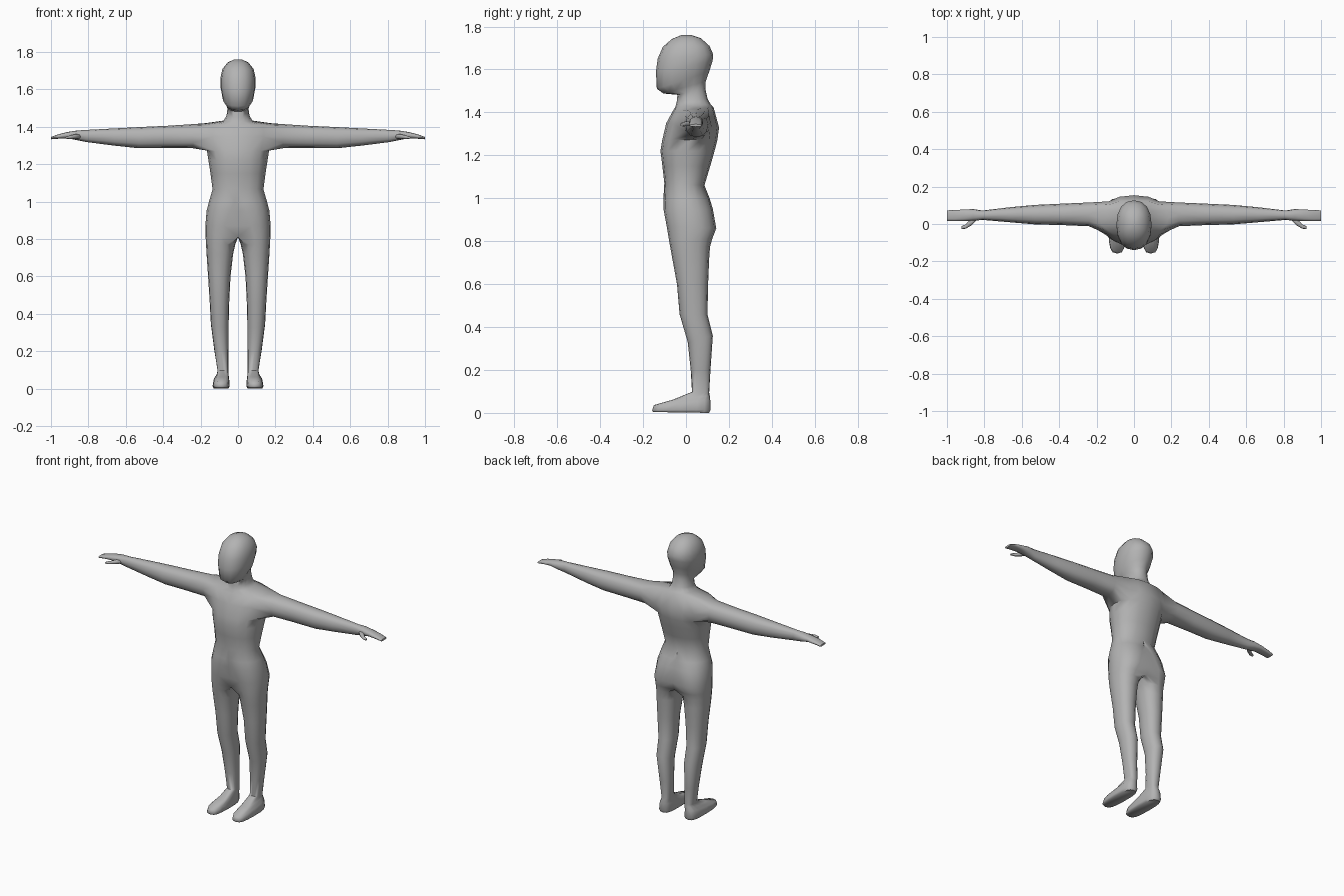
import bpy, bmesh, math

N = 16  # points around each body section (half body, mirrored later)
bm = bmesh.new()


def power(v, p):
    return math.copysign(abs(v) ** p, v)


def body_ring(zf, zb, xi, xo, yf, yb, p=0.9):
    """Tilted section of the half body; xi <= 0 flattens it on the mirror plane."""
    cx, rx = (xi + xo) / 2, (xo - xi) / 2
    cy, ry = (yf + yb) / 2, (yb - yf) / 2
    ring = []
    for k in range(N):
        a = -math.pi / 2 + 2 * math.pi * k / N
        x = cx + rx * power(math.cos(a), p)
        y = cy + ry * power(math.sin(a), p)
        if k > N // 2 and xi <= 0:
            x = 0.0
        x = max(x, 0.0)
        if x < 1e-5:
            x = 0.0
        z = zf + (zb - zf) * (y - yf) / (yb - yf)
        ring.append(bm.verts.new((x, y, z)))
    return ring


def arm_ring(x, z0, z1, y0, y1):
    """Section across the arm, starting at the lower front."""
    ring = []
    for k in range(12):
        a = math.radians(210 + 30 * k)
        ring.append(bm.verts.new((x, (y0 + y1) / 2 + (y1 - y0) / 2 * power(math.cos(a), 0.85),
                                  (z0 + z1) / 2 + (z1 - z0) / 2 * power(math.sin(a), 0.85))))
    return ring


def skin(rings, hole=()):
    """Quads between consecutive rings, leaving out the mirror plane and holes."""
    for i in range(len(rings) - 1):
        a, b = rings[i], rings[i + 1]
        n = len(a)
        for k in range(n):
            quad = (a[k], a[(k + 1) % n], b[(k + 1) % n], b[k])
            if (i, k) in hole or all(v.co.x < 1e-5 for v in quad):
                continue
            bm.faces.new(quad)


# Sections: z front, z back, x inner, x outer, y front, y back
foot = [
    (0.004, 0.0, 0.05, 0.13, -0.153, 0.108),
    (0.012, 0.015, 0.044, 0.136, -0.158, 0.115),
    (0.036, 0.06, 0.047, 0.13, -0.15, 0.113),
    (0.062, 0.08, 0.05, 0.115, -0.06, 0.111),
    (0.098, 0.095, 0.052, 0.109, 0.028, 0.108),
]
leg = [
    (0.20, 0.20, 0.051, 0.126, 0.022, 0.114),
    (0.33, 0.36, 0.05, 0.145, 0.008, 0.125),
    (0.46, 0.46, 0.047, 0.151, -0.03, 0.1),
    (0.60, 0.60, 0.04, 0.16, -0.042, 0.103),
    (0.72, 0.72, 0.026, 0.168, -0.064, 0.108),
    (0.77, 0.775, 0.014, 0.171, -0.073, 0.112),
]
torso = [
    (0.81, 0.81, 0.0, 0.173, -0.08, 0.122),
    (0.87, 0.86, -0.03, 0.175, -0.09, 0.141),
    (0.95, 0.95, -0.08, 0.168, -0.105, 0.125),
    (1.00, 1.00, -0.12, 0.155, -0.105, 0.11),
    (1.07, 1.06, -0.136, 0.136, -0.101, 0.086),
    (1.15, 1.15, -0.147, 0.147, -0.11, 0.113),
    (1.22, 1.22, -0.158, 0.158, -0.119, 0.133),
    (1.27, 1.275, -0.166, 0.166, -0.111, 0.147),
    (1.35, 1.33, -0.185, 0.185, -0.092, 0.154),
    (1.405, 1.425, -0.185, 0.185, -0.062, 0.128),
]
head = [
    (1.425, 1.437, -0.078, 0.078, -0.05, 0.115),
    (1.45, 1.465, -0.062, 0.062, -0.043, 0.1),
    (1.482, 1.51, -0.056, 0.056, -0.04, 0.09),
    (1.488, 1.545, -0.062, 0.062, -0.105, 0.092),
    (1.51, 1.59, -0.082, 0.082, -0.136, 0.108),
    (1.59, 1.64, -0.094, 0.094, -0.14, 0.124),
    (1.65, 1.67, -0.094, 0.094, -0.132, 0.127),
    (1.705, 1.71, -0.084, 0.084, -0.108, 0.109),
    (1.742, 1.745, -0.056, 0.056, -0.066, 0.07),
    (1.76, 1.76, -0.02, 0.02, -0.022, 0.025),
]
# Foot is squarer than the rest
rings = [body_ring(*s, p=0.65) for s in foot]
rings += [body_ring(*s) for s in leg + torso + head]
s0 = len(foot) + len(leg) + len(torso) - 3   # first shoulder ring
shoulder = {(i, k) for i in (s0, s0 + 1) for k in range(2, 6)}
skin(rings, shoulder)
bm.faces.new(rings[0])                        # sole
bm.faces.new(rings[-1][:N // 2 + 1])          # crown

# Arm grown out of the shoulder opening
low, mid, high = rings[s0:s0 + 3]
socket = low[2:7] + [mid[6]] + high[6:1:-1] + [mid[2]]
arm = [
    (0.24, 1.285, 1.414, -0.012, 0.115),
    (0.38, 1.286, 1.405, -0.006, 0.109),
    (0.53, 1.285, 1.398, -0.002, 0.102),
    (0.66, 1.299, 1.391, 0.009, 0.09),
    (0.81, 1.318, 1.383, 0.022, 0.072),
    (0.86, 1.328, 1.38, 0.017, 0.08),
    (0.91, 1.338, 1.372, 0.015, 0.077),
    (0.96, 1.336, 1.36, 0.015, 0.075),
    (1.00, 1.333, 1.345, 0.017, 0.073),
]
arm_rings = [socket] + [arm_ring(*s) for s in arm]
skin(arm_rings)
bm.faces.new(arm_rings[-1])

# Thumb
thumb = [
    (0.84, 1.338, 1.36, 0.022, 0.045),
    (0.87, 1.336, 1.36, -0.008, 0.03),
    (0.90, 1.335, 1.353, -0.025, -0.002),
    (0.922, 1.336, 1.346, -0.027, -0.012),
]
thumb_rings = [arm_ring(*s) for s in thumb]
skin(thumb_rings)
bm.faces.new(thumb_rings[0])
bm.faces.new(thumb_rings[-1])

# Clean up, then mirror to the other side
bmesh.ops.delete(bm, geom=[v for v in bm.verts if not v.link_faces], context='VERTS')
bmesh.ops.remove_doubles(bm, verts=bm.verts[:], dist=1e-5)
bmesh.ops.mirror(bm, geom=bm.verts[:] + bm.edges[:] + bm.faces[:], axis='X', merge_dist=1e-4)
bmesh.ops.recalc_face_normals(bm, faces=bm.faces[:])

mesh = bpy.data.meshes.new("human_body")
bm.to_mesh(mesh)
bm.free()
body = bpy.data.objects.new("human_body", mesh)
bpy.context.collection.objects.link(body)

grey = bpy.data.materials.new("plain_grey")
grey.diffuse_color = (0.45, 0.45, 0.45, 1)
mesh.materials.append(grey)

bpy.context.view_layer.objects.active = body
body.select_set(True)
bpy.ops.object.shade_smooth_by_angle(angle=math.radians(65))
